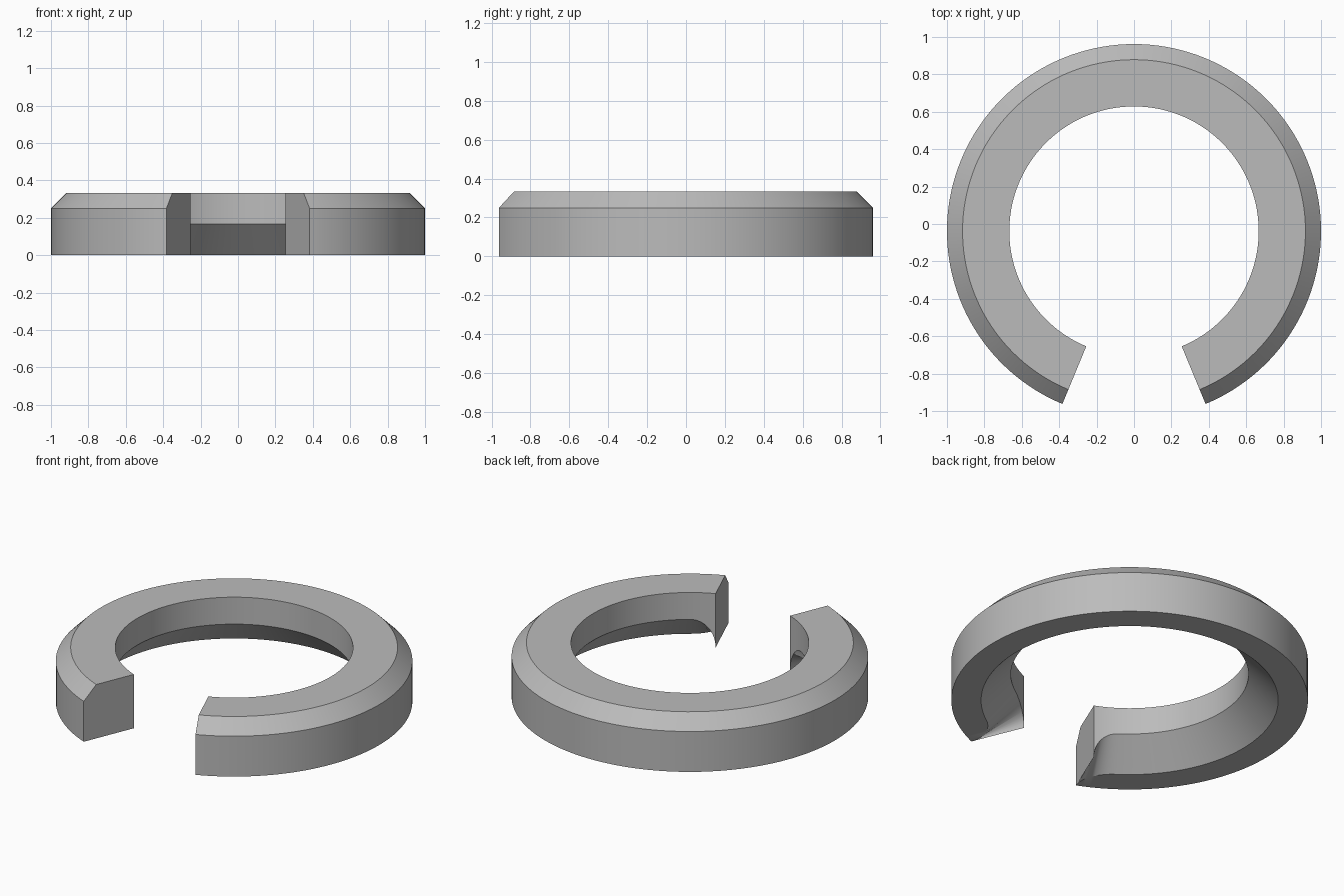
import bpy, bmesh
from math import sin, cos, pi, radians

cube = bpy.data.objects.get("Cube")
if cube:
    bpy.data.objects.remove(cube)

# Main dimensions
OUTER, INNER, HEIGHT = 1.0, 2 / 3, 1 / 3
BEVEL = 1 / 12                 # outer top chamfer
UNDERCUT = HEIGHT / 2          # inner lower chamfer
HALF_GAP = radians(22.5)       # half the opening, measured from the front
FLARE = UNDERCUT / 0.78        # angular length of the flared tips
CENTRE_Y = -(1 - cos(HALF_GAP)) / 2
TIP_STEPS, BODY_STEPS = 16, 120

# Stations along one half tip: the undercut grows in a quarter round
tip = []
for i in range(TIP_STEPS + 1):
    t = pi / 2 * (1 - i / TIP_STEPS)
    tip.append((HALF_GAP + FLARE * (1 - sin(t)),
                UNDERCUT + (HEIGHT - UNDERCUT) * (1 - cos(t))))

# Whole ring: tip, plain body, mirrored tip
start = HALF_GAP + FLARE
span = 2 * pi - 2 * start
body = [(start + span * i / BODY_STEPS, UNDERCUT) for i in range(1, BODY_STEPS)]
stations = tip + body + [(2 * pi - a, c) for a, c in reversed(tip)]


def section(cut):
    """Closed radial cross-section as (radius, height) pairs."""
    return [(INNER, HEIGHT), (INNER, HEIGHT - cut), (INNER + cut, 0),
            (OUTER, 0), (OUTER, HEIGHT - BEVEL), (OUTER - BEVEL, HEIGHT)]


bm = bmesh.new()
rings = [[bm.verts.new((-r * sin(a), CENTRE_Y - r * cos(a), z))
          for r, z in section(c)] for a, c in stations]
for r1, r2 in zip(rings, rings[1:]):
    for i in range(len(r1)):
        j = (i + 1) % len(r1)
        bm.faces.new((r1[i], r1[j], r2[j], r2[i]))

# Flat end faces of the opening
bm.faces.new(rings[0])
bm.faces.new(rings[-1])
bmesh.ops.remove_doubles(bm, verts=bm.verts, dist=0.0003)
bmesh.ops.recalc_face_normals(bm, faces=bm.faces)

mesh = bpy.data.meshes.new("open_ring")
bm.to_mesh(mesh)
bm.free()
ring = bpy.data.objects.new("open_ring", mesh)
bpy.context.collection.objects.link(ring)

# Plain grey material
grey = bpy.data.materials.new("plain_grey")
grey.use_nodes = True
colour = (0.5, 0.5, 0.5, 1)
grey.diffuse_color = colour
grey.node_tree.nodes["Principled BSDF"].inputs["Base Color"].default_value = colour
mesh.materials.append(grey)

# Smooth curved walls, keep the chamfer edges crisp
bpy.ops.object.select_all(action="DESELECT")
ring.select_set(True)
bpy.context.view_layer.objects.active = ring
bpy.ops.object.shade_smooth_by_angle(angle=radians(30))
